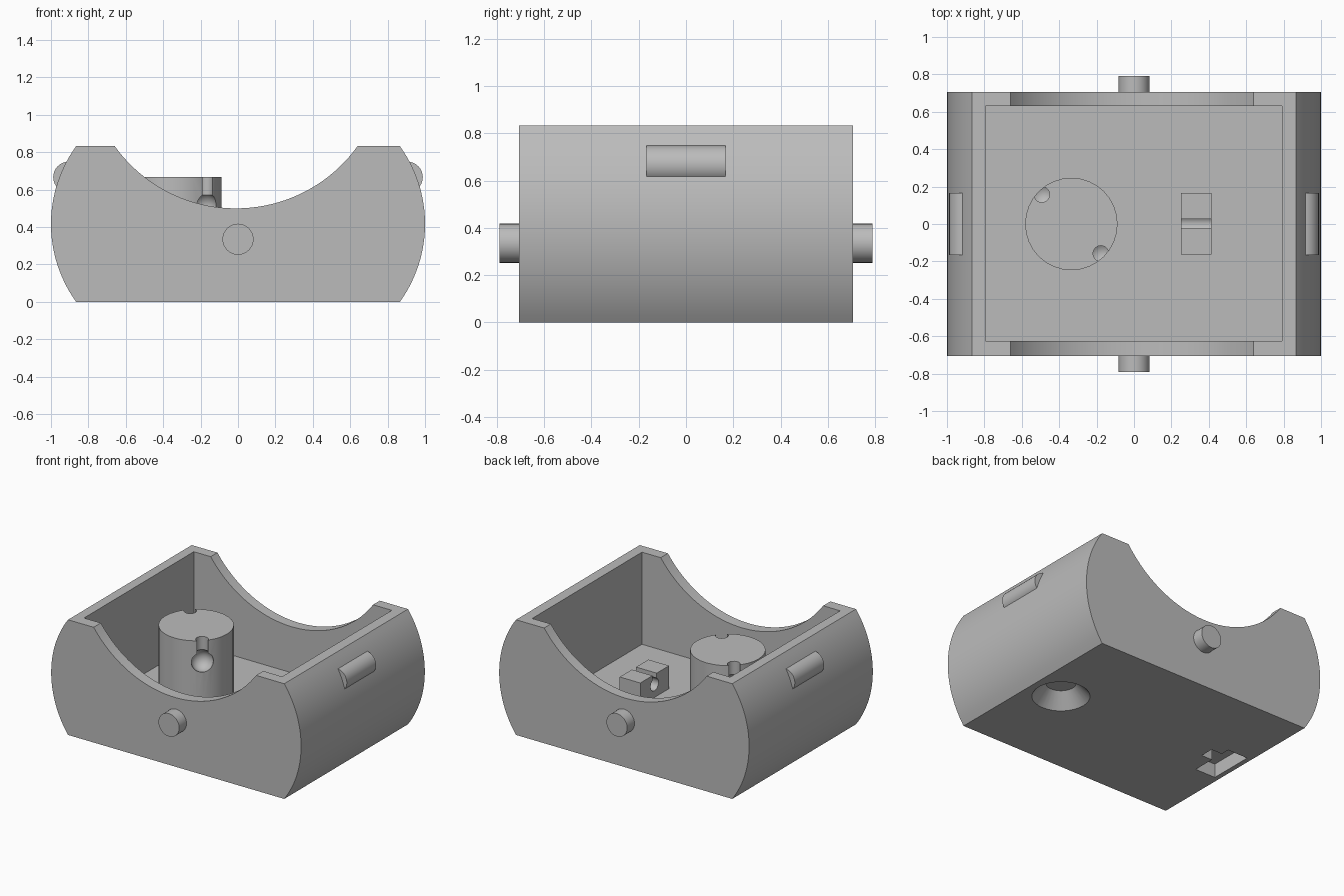
import bpy, bmesh, math
from mathutils import Matrix, Vector

if "Cube" in bpy.data.objects:
    bpy.data.objects.remove(bpy.data.objects["Cube"])

grey = bpy.data.materials.new("plain grey")
grey.use_nodes = True
colour = (0.5, 0.5, 0.5, 1)
grey.diffuse_color = colour
grey.node_tree.nodes["Principled BSDF"].inputs["Base Color"].default_value = colour


def finish(name, bm):
    bmesh.ops.recalc_face_normals(bm, faces=bm.faces)
    mesh = bpy.data.meshes.new(name)
    bm.to_mesh(mesh)
    bm.free()
    mesh.materials.append(grey)
    ob = bpy.data.objects.new(name, mesh)
    bpy.context.collection.objects.link(ob)
    return ob


def box(name, lo, hi):
    lo, hi = Vector(lo), Vector(hi)
    bm = bmesh.new()
    bmesh.ops.create_cube(bm, size=1, matrix=Matrix.Translation((lo + hi) / 2)
                          @ Matrix.Diagonal((*(hi - lo), 1)))
    return finish(name, bm)


def rod(name, start, end, r1, r2=None, sides=32):
    start, end = Vector(start), Vector(end)
    axis = end - start
    turn = axis.to_track_quat('Z', 'Y').to_matrix().to_4x4()
    bm = bmesh.new()
    bmesh.ops.create_cone(bm, cap_ends=True, segments=sides, radius1=r1,
                          radius2=r1 if r2 is None else r2, depth=axis.length,
                          matrix=Matrix.Translation((start + end) / 2) @ turn)
    return finish(name, bm)


def ball(name, centre, r):
    bm = bmesh.new()
    bmesh.ops.create_uvsphere(bm, u_segments=24, v_segments=16, radius=r,
                              matrix=Matrix.Translation(centre))
    return finish(name, bm)


def cut(target, *cutters):
    for c in cutters:
        c.hide_render = True
        mod = target.modifiers.new("cut", 'BOOLEAN')
        mod.operation = 'DIFFERENCE'
        mod.solver = 'EXACT'
        mod.object = c
        bpy.context.view_layer.objects.active = target
        bpy.ops.object.modifier_apply(modifier=mod.name)
        bpy.data.objects.remove(c)


def arc(cx, cz, r, a0, a1, steps):
    angles = [math.radians(a0 + (a1 - a0) * i / steps) for i in range(steps + 1)]
    return [(cx + r * math.cos(a), cz + r * math.sin(a)) for a in angles]


# Body: barrel-sided block with a round saddle in the top
FRONT, BACK, TOP, FLOOR = -0.707, 0.707, 0.833, 0.167
bulge = math.degrees(math.asin(0.4165 / 0.711))
dip = math.degrees(math.acos(0.65 / 0.8))
profile = arc(0.289, 0.4165, 0.711, -bulge, bulge, 24)
profile += arc(-0.01, 1.3, 0.8, -dip, dip - 180, 40)
profile += arc(-0.289, 0.4165, 0.711, 180 - bulge, 180 + bulge, 24)
bm = bmesh.new()
face = bm.faces.new([bm.verts.new((x, FRONT, z)) for x, z in profile])
ext = bmesh.ops.extrude_face_region(bm, geom=[face])
bmesh.ops.translate(bm, vec=(0, BACK - FRONT, 0),
                    verts=[v for v in ext["geom"] if isinstance(v, bmesh.types.BMVert)])
body = finish("body", bm)

# Inner cavity and the two sockets in the underside
cut(body,
    box("cavity", (-0.795, -0.625, FLOOR), (0.79, 0.63, 1.2)),
    rod("round_socket", (0.625, 0, -0.01), (0.625, 0, 0.1), 0.2, 0.1),
    box("square_socket", (-0.83, -0.165, -0.1), (-0.667, 0.165, 0.1)),
    box("socket_key", (-0.7, 0.0, -0.1), (-0.58, 0.1, 0.1)))

# Post with two keyhole notches on opposite sides
post = rod("post", (-0.335, 0, FLOOR - 0.01), (-0.335, 0, 0.667), 0.247)
for s in (1, -1):
    x, y = -0.335 + 0.158 * s, -0.158 * s
    cut(post, rod("slot", (x, y, 0.51), (x, y, 0.8), 0.042, sides=24),
        ball("ball_seat", (x, y, 0.51), 0.075))

# Small block with a keyhole groove along its short side
block = box("groove_block", (0.25, -0.163, FLOOR - 0.01), (0.415, 0.165, 0.333))
cut(block, box("groove", (0.2, -0.022, 0.26), (0.5, 0.026, 0.4)),
    rod("groove_hole", (0.2, 0.002, 0.26), (0.5, 0.002, 0.26), 0.045, sides=24))

parts = [body, post, block]

# Pivot pegs on the front and back, and rounded tabs on the sides
for s, end, side in ((-1, "front", "right"), (1, "back", "left")):
    parts.append(rod(end + "_peg", (0, s * 0.69, 0.335), (0, s * 0.79, 0.335), 0.083))
    parts.append(rod(side + "_tab", (s * 0.905, -0.167, 0.667),
                     (s * 0.905, 0.167, 0.667), 0.083))

# Smooth shading with sharp edges kept
bpy.ops.object.select_all(action='DESELECT')
for ob in parts:
    ob.select_set(True)
bpy.context.view_layer.objects.active = body
bpy.ops.object.shade_smooth_by_angle(angle=math.radians(30))
